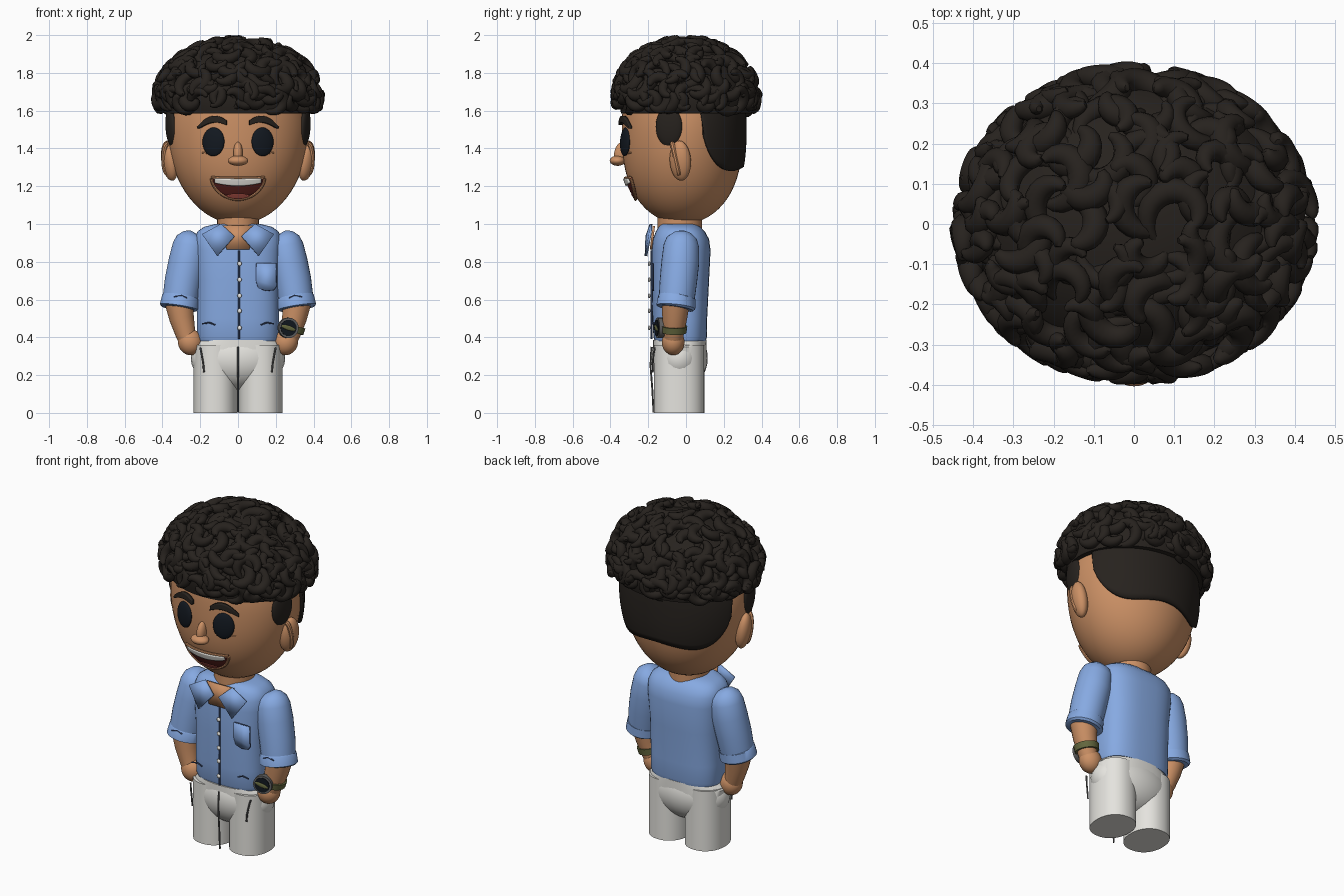
import bpy, bmesh, math, random
from mathutils import Vector, Matrix

if "Cube" in bpy.data.objects:
    bpy.data.objects.remove(bpy.data.objects["Cube"])

random.seed(4)

def mat(name, *rgb):
    m = bpy.data.materials.new(name)
    m.diffuse_color = (*rgb, 1)
    m.use_nodes = True
    m.node_tree.nodes["Principled BSDF"].inputs["Base Color"].default_value = m.diffuse_color
    return m

SKIN = mat("skin", .60, .28, .13)
HAIR = mat("hair", .02, .016, .013)
BLUE = mat("shirt_blue", .24, .40, .76)
NAVY = mat("seam_blue", .05, .08, .18)
WHITE = mat("trouser_white", .78, .77, .73)
GREY = mat("seam_grey", .12, .12, .12)
BLACK = mat("eye_black", .006, .009, .014)
TEETH = mat("teeth", .85, .83, .78)
RED = mat("mouth_red", .10, .015, .012)
PINK = mat("tongue_pink", .40, .08, .06)
OLIVE = mat("strap_olive", .13, .14, .05)

def add(name, verts, faces, m, solid=0, angle=40):
    me = bpy.data.meshes.new(name)
    me.from_pydata([tuple(v) for v in verts], [], faces)
    bm = bmesh.new()
    bm.from_mesh(me)
    bmesh.ops.recalc_face_normals(bm, faces=bm.faces)
    bm.to_mesh(me)
    bm.free()
    ob = bpy.data.objects.new(name, me)
    bpy.context.collection.objects.link(ob)
    me.materials.append(m)
    if solid:
        mod = ob.modifiers.new("thickness", 'SOLIDIFY')
        mod.thickness, mod.offset = solid, 0
    bpy.ops.object.select_all(action='DESELECT')
    ob.select_set(True)
    bpy.context.view_layer.objects.active = ob
    bpy.ops.object.shade_smooth_by_angle(angle=math.radians(angle))
    return ob

def skin_rings(rings, base=0):
    """Join equal rings of points into a closed surface."""
    n = len(rings[0])
    f = [[base + r * n + i, base + r * n + (i + 1) % n,
          base + (r + 1) * n + (i + 1) % n, base + (r + 1) * n + i]
         for r in range(len(rings) - 1) for i in range(n)]
    f.append([base + i for i in range(n)])
    f.append([base + (len(rings) - 1) * n + i for i in range(n)])
    return [p for r in rings for p in r], f

def tube_rings(pts, radii, n=10):
    pts = [Vector(p) for p in pts]
    rings, side = [], None
    for i, p in enumerate(pts):
        t = (pts[min(i + 1, len(pts) - 1)] - pts[max(i - 1, 0)]).normalized()
        if side is None:
            side = t.orthogonal()
        side = (side - t * side.dot(t)).normalized()
        b = t.cross(side)
        r = radii[i] if isinstance(radii, (list, tuple)) else radii
        rings.append([p + r * (side * math.cos(a) + b * math.sin(a))
                      for a in (k * math.tau / n for k in range(n))])
    return rings

def tube(name, pts, radii, m, n=10):
    return add(name, *skin_rings(tube_rings(pts, radii, n)), m)

def oval(z, rx, y0, y1, e=2.0, cx=0, n=48):
    c = lambda v: math.copysign(abs(v) ** (2 / e), v)
    return [(cx + rx * c(math.cos(a)), (y0 + y1) / 2 + (y1 - y0) / 2 * c(math.sin(a)), z)
            for a in (k * math.tau / n for k in range(n))]

def ball(name, loc, size, m, rot=(0, 0, 0)):
    bpy.ops.mesh.primitive_uv_sphere_add(segments=32, ring_count=18, location=loc, rotation=rot)
    ob = bpy.context.object
    ob.name, ob.scale = name, size
    ob.data.materials.append(m)
    bpy.ops.object.shade_smooth()
    return ob

def disc(name, loc, r, depth, m, rot=(math.pi / 2, 0, 0)):
    bpy.ops.mesh.primitive_cylinder_add(vertices=24, radius=r, depth=depth, location=loc, rotation=rot)
    bpy.context.object.name = name
    bpy.context.object.data.materials.append(m)
    bpy.ops.object.shade_smooth_by_angle()

# Head: egg shape, shared by everything that lies on it
def head_radii(z):
    s = min(abs(1.5 - z) / (.5 if z < 1.5 else .42), 1)
    return .373 * math.sqrt(1 - s ** 2), .32 * math.sqrt(1 - s ** 2.6)

def face_y(x, z):
    rx, ry = head_radii(z)
    return -.02 - ry * math.sqrt(max(0, 1 - (x / rx) ** 2))

rings = []
for i in range(33):
    z = 1.46 - .459 * math.cos(i * math.pi / 32)
    rx, ry = head_radii(z)
    rings.append(oval(z, rx, -.02 - ry, -.02 + ry))
add("head", *skin_rings(rings), SKIN)

def strip(name, x0, x1, top, bot, off, m, thick=.012, nx=24, nz=5):
    """Band lying on the face between two height curves."""
    v = []
    for i in range(nx + 1):
        x = x0 + (x1 - x0) * i / nx
        for j in range(nz + 1):
            z = bot(x) + (top(x) - bot(x)) * j / nz
            v.append((x, face_y(x, z) - off, z))
    f = [[i * (nz + 1) + j, (i + 1) * (nz + 1) + j, (i + 1) * (nz + 1) + j + 1, i * (nz + 1) + j + 1]
         for i in range(nx) for j in range(nz)]
    add(name, v, f, m, thick)

# Mouth
lip_top = lambda x: 1.243 + .12 * x * x
lip_bot = lambda x: 1.24 - .11 * max(0, 1 - (x / .14) ** 2) ** .6
strip("mouth_inside", -.14, .14, lip_top, lip_bot, .008, RED)
strip("teeth", -.122, .122, lambda x: lip_top(x) - .003, lambda x: 1.203 + 1.1 * x * x, .018, TEETH)
strip("tongue", -.08, .08, lambda x: 1.16 - 2 * x * x, lambda x: lip_bot(x) + .004, .014, PINK, .006)
xs = [.14 * math.sin(math.pi / 2 * (i / 12 - 1)) for i in range(25)]
for nm, fn in (("upper_lip", lip_top), ("lower_lip", lip_bot)):
    tube(nm, [(x, face_y(x, fn(x)) - .012, fn(x)) for x in xs], .008, SKIN, 8)

# Nose
ball("nose_tip", (0, -.362, 1.335), (.054, .042, .027), SKIN)
ball("nose_bridge", (0, -.345, 1.375), (.025, .035, .06), SKIN, (-.2, 0, 0))

# Paired face parts
for s in (-1, 1):
    ball("eye", (s * .13, -.322, 1.435), (.061, .02, .076), BLACK, (-.05, 0, s * .33))
    tube("eye_crease", [(s * x, face_y(x, 1.37) - .002, 1.372 + (x - .13) * .1) for x in (.15, .17, .19)], .004, SKIN, 6)
    arch = lambda x: 1.572 - 7 * (abs(x) - .12) ** 2
    strip("eyebrow", s * .06, s * .212, arch,
          lambda x: arch(x) - .035 * math.sqrt(max(.05, 1 - ((abs(x) - .125) / .088) ** 2)), .01, HAIR, .022)
    ball("ear", (s * .362, -.03, 1.335), (.042, .058, .107), SKIN, (0, s * .15, s * -.35))
    tube("ear_rim", [(s * (.372 + .022 * math.sin(a)), -.055 - .035 * math.cos(a) * .5, 1.345 + .08 * math.cos(a))
                     for a in (k * math.pi / 12 for k in range(13))], .013, SKIN, 8)
    ball("sideburn", (s * .355, -.09, 1.515), (.025, .072, .105), HAIR, (0, s * .05, s * -.22))

# Back hair patch: follows the skull with rounded lower corners
v, nu, nv = [], 48, 12
for i in range(nu + 1):
    u = -1 + 2 * i / nu
    low = 1.60 - .31 * (1 - abs(u) ** 5) ** .5 + .015 * math.cos(u * 5)
    for j in range(nv + 1):
        z = low + (1.66 - low) * j / nv
        rx, ry = head_radii(z)
        a = u * math.radians(73)
        v.append(((rx + .008) * math.sin(a), -.02 + (ry + .008) * math.cos(a), z))
add("back_hair", v, [[i * (nv + 1) + j, (i + 1) * (nv + 1) + j, (i + 1) * (nv + 1) + j + 1, i * (nv + 1) + j + 1]
                     for i in range(nu) for j in range(nv)], HAIR, .025)

# Hair cap
rings = []
for i in range(15):
    a = -.26 + (1.55 + .26) * i / 14
    c = math.cos(a)
    rings.append(oval(1.66 + .295 * math.sin(a), .405 * c, -.355 * c, .36 * c))
add("hair_cap", *skin_rings(rings), HAIR)

# Curls: tapered hooks scattered over the cap
verts, faces = [], []
def curl(a, h):
    c = math.sqrt(1 - h * h)
    d = Vector((c * math.cos(a), c * math.sin(a), h))
    p = Vector((d.x * .412, d.y * .36, 1.66 + d.z * .305))
    n = Vector((d.x / .41, d.y / .36, d.z / .30)).normalized()
    t = n.orthogonal().normalized()
    b = n.cross(t)
    a0, turn, size = random.random() * 6.28, random.choice((-1, 1)) * random.uniform(3.3, 4.8), random.uniform(.042, .068)
    fat = random.uniform(.026, .034)
    pts, rad = [], []
    for k in range(15):
        f = k / 14
        q = a0 + turn * f
        r = size * (1.15 - .45 * f)
        pts.append(p + r * (t * math.cos(q) + b * math.sin(q)) + n * (-.03 + .055 * f))
        rad.append(fat * max(.1, math.sin(math.pi * (.04 + .93 * f)) ** .55))
    vs, fs = skin_rings(tube_rings(pts, rad, 9), len(verts))
    verts.extend(vs)
    faces.extend(fs)

for i in range(46):                       # dense fringe around the lower edge
    curl(i * math.tau / 46, random.uniform(-.10, .02))
for i in range(135):                      # remaining dome
    curl(i * 2.39996, .04 + .95 * (i + .5) / 135)
for axis, lo, hi in ((0, -.46, .46), (1, -.40, .405), (2, 1.565, 2.0)):
    a, b = min(p[axis] for p in verts), max(p[axis] for p in verts)
    for p in verts:
        p[axis] = lo + (p[axis] - a) * (hi - lo) / (b - a)
add("hair_curls", verts, faces, HAIR, angle=60)

# Neck and open chest
add("neck", *skin_rings([oval(z, .11, -.15, .085) for z in (.9, 1.06)]), SKIN)
add("chest_skin", [(x, -.186 + max(0, z - .95) * .4, z) for x, z in
                   ((-.09, .99), (.09, .99), (.06, .865), (-.06, .865))], [(0, 1, 2, 3)], SKIN, .012)

# Shirt body
secs = ((.38, .212, -.165, .105), (.40, .218, -.172, .11), (.5, .218, -.178, .112), (.7, .218, -.182, .122),
        (.86, .23, -.182, .13), (.92, .23, -.175, .122), (.96, .215, -.16, .10), (.985, .18, -.145, .075), (1.0, .12, -.13, .05))
add("shirt_body", *skin_rings([oval(*q, e=2.7) for q in secs]), BLUE, angle=60)
tube("placket_seam", [(.006, -.183, z) for z in (.86, .7, .55, .39)], .005, NAVY, 6)
for z in (.79, .705, .62, .54, .45):
    ball("button", (.008, -.195, z), (.012, .007, .012), TEETH)
tube("chest_pocket_edge", [(x, -.174, z) for x, z in ((.097, .79), (.2, .79), (.203, .67), (.19, .653), (.15, .648),
                          (.11, .662), (.097, .70), (.097, .79))], .004, NAVY, 6)
add("chest_pocket", [(x, -.176, z) for x, z in ((.097, .79), (.2, .79), (.203, .67), (.19, .653), (.15, .648),
                    (.11, .662), (.097, .70))], [range(7)], BLUE, .008)

for s in (-1, 1):
    add("collar", [(s * x, y, z) for x, y, z in ((.19, -.19, .945), (.09, -.185, 1.0), (.018, -.208, .935), (.11, -.212, .83))],
        [(0, 1, 2, 3)], BLUE, .014)
    tube("hem_crease", [(s * x, -.17, z) for x, z in ((.12, .465), (.15, .478), (.19, .472))], .004, NAVY, 6)
    # Sleeve with rolled cuff
    tube("sleeve", [(s * x, y, z) for x, y, z in ((.235, -.02, .957), (.24, -.02, .948), (.245, -.022, .925), (.252, -.025, .885),
         (.268, -.03, .8), (.289, -.04, .7), (.305, -.05, .6), (.312, -.055, .555))],
         [.02, .05, .08, .094, .1, .099, .095, .092], BLUE, 28)
    tube("cuff", [(s * x, y, z) for x, y, z in ((.302, -.048, .615), (.303, -.049, .61), (.311, -.054, .56), (.312, -.055, .553))],
         [.094, .1, .104, .094], BLUE, 28)
    tube("sleeve_fold", [(s * x, -.145, z) for x, z in ((.27, .61), (.30, .622), (.34, .615))], .004, NAVY, 6)
    # Forearm and hand resting at the pocket
    tube("forearm", [(s * x, y, z) for x, y, z in ((.312, -.055, .58), (.298, -.06, .5), (.278, -.065, .42), (.262, -.068, .38))],
         [.075, .066, .054, .05], SKIN, 20)
    ball("hand", (s * .253, -.068, .375), (.065, .06, .07), SKIN, (0, s * .3, 0))
    # Trousers
    add("trouser_leg", *skin_rings([oval(z, .115, -.17, .097, 2.2, s * .12) for z in (0, .2, .3, .36)]), WHITE)
    tube("pocket_seam", [(s * x, y, z) for x, y, z in ((.20, -.165, .345), (.193, -.172, .31), (.184, -.176, .26), (.18, -.176, .215))],
         .005, GREY, 6)

# Hips
ball("hips", (0, -.035, .29), (.25, .15, .17), WHITE)
add("waist", *skin_rings([oval(z, rx, -.175, .108, 2.3) for z, rx in ((.27, .235), (.35, .243), (.385, .21))]), WHITE)
tube("fly_seam", [(0, -.183, .35), (0, -.188, .25), (0, -.178, .12), (0, -.172, .003)], .005, GREY, 6)

# Wristwatch
turn = (math.pi / 2, 0, .25)
disc("watch_case", (.265, -.138, .45), .054, .03, GREY, turn)
disc("watch_dial", (.267, -.152, .45), .043, .012, BLACK, turn)
ball("watch_hand", (.267, -.158, .45), (.04, .005, .012), OLIVE, (0, .3, .25))
tube("watch_strap", [(.281, -.064, .425), (.288, -.063, .46)], [.066, .07], OLIVE, 24)
